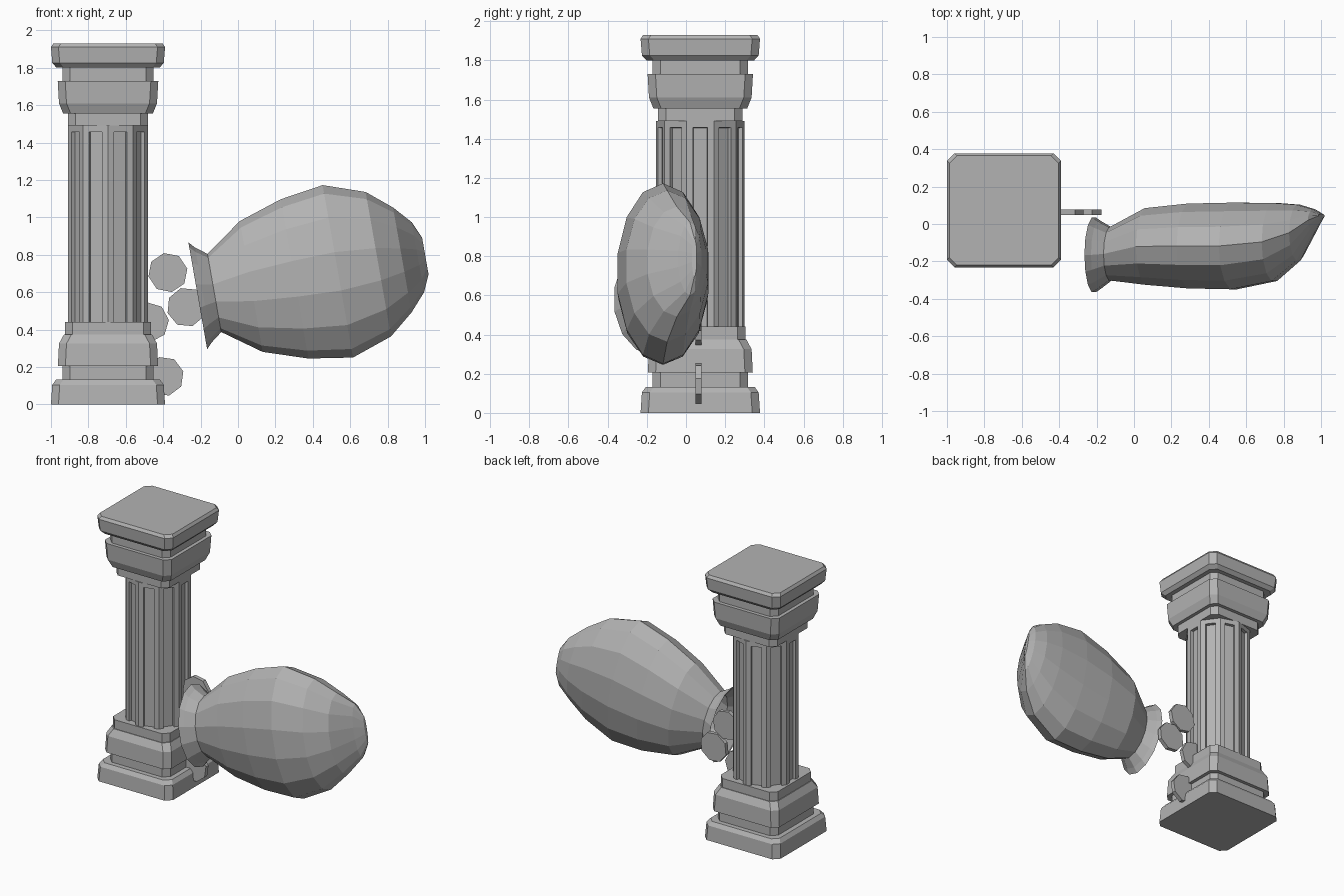
import bpy, bmesh, math
from mathutils import Vector

cube = bpy.data.objects.get("Cube")
if cube:
    bpy.data.objects.remove(cube)

stone = bpy.data.materials.new("grey_stone")
stone.use_nodes = True
GREY = (0.45, 0.45, 0.45, 1)
stone.diffuse_color = GREY
stone.node_tree.nodes["Principled BSDF"].inputs["Base Color"].default_value = GREY

PILLAR = Vector((-0.695, 0.073, 0))


def finish(name, bm):
    bmesh.ops.recalc_face_normals(bm, faces=bm.faces)
    mesh = bpy.data.meshes.new(name)
    bm.to_mesh(mesh)
    bm.free()
    mesh.materials.append(stone)
    obj = bpy.data.objects.new(name, mesh)
    bpy.context.collection.objects.link(obj)


def loft(name, rings):
    """Skin equal-length rings of points and cap both ends."""
    bm = bmesh.new()
    loops = [[bm.verts.new(p) for p in ring] for ring in rings]
    n = len(loops[0])
    for a, b in zip(loops, loops[1:]):
        for i in range(n):
            j = (i + 1) % n
            bm.faces.new((a[i], a[j], b[j], b[i]))
    bm.faces.new(loops[0])
    bm.faces.new(loops[-1])
    finish(name, bm)


def chamfered_square(half, z, cut):
    k = half - cut
    pts = [(half, -k), (half, k), (k, half), (-k, half),
           (-half, k), (-half, -k), (-k, -half), (k, -half)]
    return [PILLAR + Vector((x, y, z)) for x, y in pts]


def block(name, levels, cut=0.04):
    loft(name, [chamfered_square(h, z, cut) for h, z in levels])


# Base and capital blocks: (half width, height) levels
block("base_plinth", [(0.305, 0), (0.298, 0.105), (0.278, 0.132)])
block("base_neck", [(0.243, 0.12), (0.243, 0.215)])
block("base_block", [(0.268, 0.205), (0.262, 0.325), (0.235, 0.375)])
block("base_collar", [(0.23, 0.36), (0.23, 0.44)])
block("capital_collar", [(0.215, 1.49), (0.215, 1.57)])
block("capital_block", [(0.24, 1.555), (0.262, 1.61), (0.269, 1.73)])
block("capital_neck", [(0.243, 1.72), (0.243, 1.81)])
block("capital_slab", [(0.275, 1.80), (0.298, 1.825), (0.305, 1.91), (0.292, 1.93)])

# Ten-sided shaft with a sunk flute in each side
bm = bmesh.new()
SIDES = 10
lower, upper = [], []
for i in range(SIDES):
    a = math.tau * (i + 0.5) / SIDES
    p = PILLAR + Vector((0.226 * math.cos(a), 0.226 * math.sin(a), 0))
    lower.append(bm.verts.new(p + Vector((0, 0, 0.405))))
    upper.append(bm.verts.new(p + Vector((0, 0, 1.49))))
walls = []
for i in range(SIDES):
    j = (i + 1) % SIDES
    walls.append(bm.faces.new((lower[i], lower[j], upper[j], upper[i])))
bm.faces.new(lower[::-1])
bm.faces.new(upper)
bm.normal_update()
bmesh.ops.inset_individual(bm, faces=walls, thickness=0.047)
bmesh.ops.inset_individual(bm, faces=walls, thickness=0.002, depth=-0.022)
finish("fluted_shaft", bm)

# Tilted, flattened vase
ORIGIN = Vector((-0.215, 0, 0.58))
AXIS = Vector((0.985, 0, 0.173))
ACROSS = Vector((-0.173, 0, 0.985))


def oval(u, half, front, back, n=14):
    mid, depth = (front + back) / 2, (back - front) / 2
    ring = []
    for i in range(n):
        a = math.tau * i / n
        ring.append(ORIGIN + AXIS * u + ACROSS * half * math.cos(a)
                    + Vector((0, mid + depth * math.sin(a), 0)))
    return ring


# Rows are distance along the axis, half height, front y, back y
vase_rows = [
    (0.28, 0.32, -0.31, 0.06), (0.09, 0.195, -0.29, -0.03),  # inside
    (0.005, 0.275, -0.36, 0.03),
    (0.0, 0.29, -0.37, 0.04), (0.03, 0.258, -0.35, 0.02),    # mouth
    (0.09, 0.212, -0.305, -0.015),
    (0.29, 0.355, -0.33, 0.09), (0.525, 0.432, -0.35, 0.115),
    (0.76, 0.468, -0.355, 0.12), (0.98, 0.392, -0.31, 0.118),
    (1.11, 0.285, -0.20, 0.107), (1.195, 0.19, -0.04, 0.08),
    (1.235, 0.10, 0.03, 0.055),
]
loft("vase", [oval(*row) for row in vase_rows])

# Thin eight-sided discs spilling between the vase and the pillar
spots = [(-0.375, 0.705, 0.2), (-0.275, 0.52, 0.3),
         (-0.475, 0.44, 0.1), (-0.395, 0.15, 0.25)]
for k, (x, z, turn) in enumerate(spots):
    rings = []
    for y in (0.048, 0.078):
        rings.append([Vector((x + 0.106 * math.cos(turn + math.tau * i / 8), y,
                              z + 0.106 * math.sin(turn + math.tau * i / 8)))
                      for i in range(8)])
    loft("disc_%d" % (k + 1), rings)
